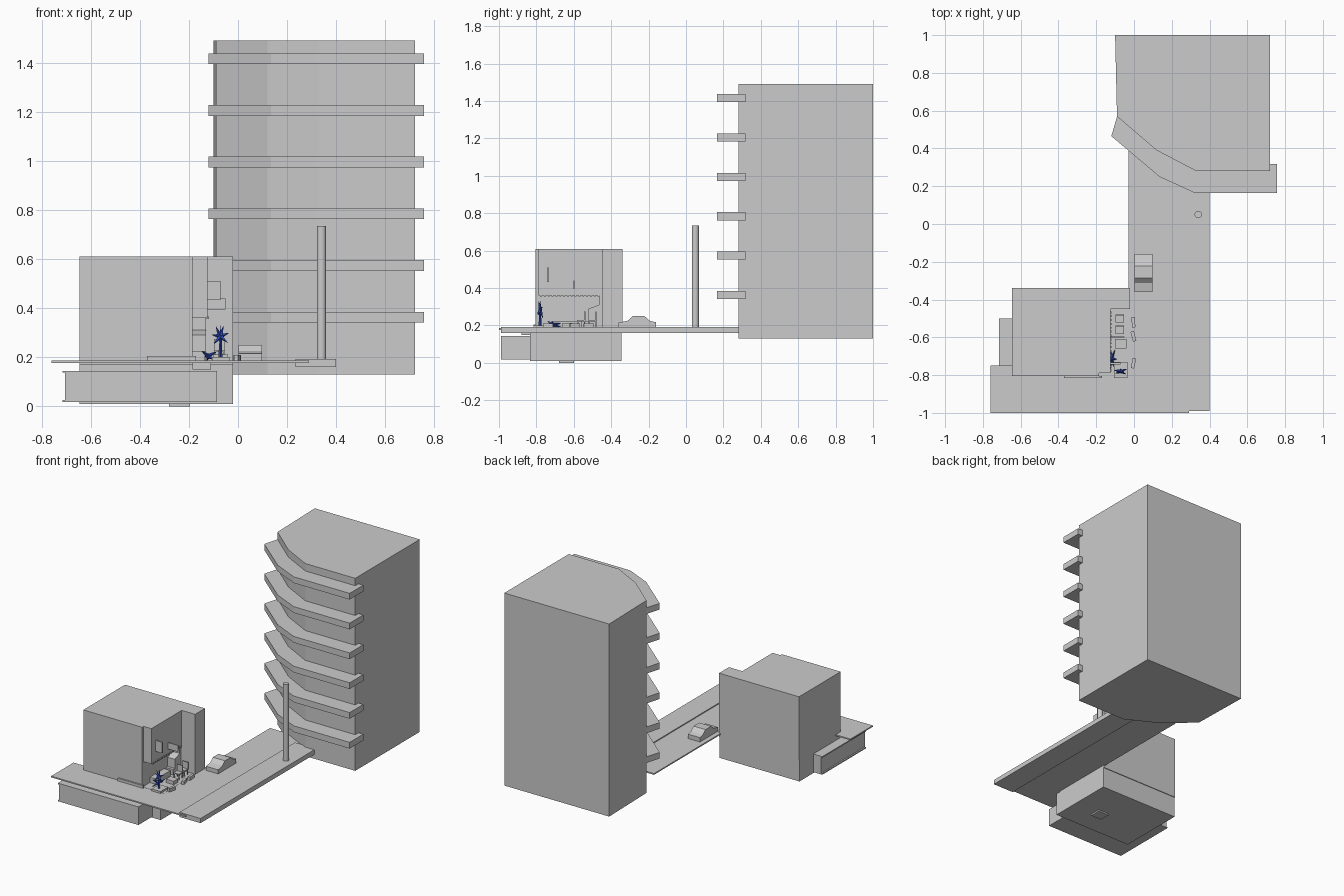
import bpy, math
from mathutils import Vector


def prism(name, pts, a, b, axis='Z'):
    """Extrude a 2D outline from a to b. axis Z: points are (x, y); axis X: points are (y, z)."""
    put = (lambda p, h: (p[0], p[1], h)) if axis == 'Z' else (lambda p, h: (h, p[0], p[1]))
    n = len(pts)
    verts = [put(p, a) for p in pts] + [put(p, b) for p in pts]
    faces = [tuple(reversed(range(n))), tuple(range(n, 2 * n))]
    faces += [(i, (i + 1) % n, n + (i + 1) % n, n + i) for i in range(n)]
    mesh = bpy.data.meshes.new(name)
    mesh.from_pydata(verts, [], faces)
    mesh.update()
    obj = bpy.data.objects.new(name, mesh)
    bpy.context.collection.objects.link(obj)
    return obj


def box(name, x0, x1, y0, y1, z0, z1):
    return prism(name, [(x0, y0), (x1, y0), (x1, y1), (x0, y1)], z0, z1)


def spike(name, start, end, radius, mat):
    """Four-sided leaf blade tapering to a point."""
    s, e = Vector(start), Vector(end)
    bpy.ops.mesh.primitive_cone_add(vertices=4, radius1=radius, radius2=0.001,
                                    depth=(e - s).length, location=(s + e) / 2)
    obj = bpy.context.object
    obj.rotation_euler = (e - s).to_track_quat('Z', 'Y').to_euler()
    obj.name = name
    obj.data.materials.append(mat)


# Tower with six wrap-around balconies
prism("tower", [(-0.09, 0.57), (0.12, 0.39), (0.33, 0.28), (0.72, 0.28),
                (0.72, 1.0), (-0.10, 1.0)], 0.13, 1.49)
balcony = [(-0.12, 0.465), (0.135, 0.25), (0.32, 0.165), (0.757, 0.165),
           (0.757, 0.317), (0.70, 0.317), (0.34, 0.30), (0.13, 0.41), (-0.088, 0.575)]
for i in range(6):
    z = 0.341 + 0.2105 * i
    prism("balcony", balcony, z, z + 0.044)

# Street, pavement and lamp post
prism("street", [(-0.76, -1), (0.29, -1), (0.29, 0.4), (-0.03, 0.4),
                 (-0.03, -0.75), (-0.76, -0.75)], 0.177, 0.186)
box("pavement", 0.235, 0.40, -0.99, 0.30, 0.16, 0.193)
bpy.ops.mesh.primitive_cylinder_add(vertices=24, radius=0.019, depth=0.55, location=(0.34, 0.05, 0.46))
bpy.context.object.name = "lamp_post"
bpy.ops.object.shade_smooth_by_angle()

# Corner building: base, recessed ground floor, overhanging upper floor
box("building_base", -0.645, -0.02, -0.835, -0.345, 0.01, 0.172)
box("recess_floor", -0.2, -0.02, -0.80, -0.345, 0.17, 0.187)
prism("ground_floor", [(-0.645, -0.805), (-0.185, -0.805), (-0.185, -0.45),
                       (-0.02, -0.45), (-0.02, -0.34), (-0.645, -0.34)], 0.16, 0.365)
prism("upper_floor", [(-0.645, -0.805), (-0.185, -0.805), (-0.185, -0.788), (-0.125, -0.788),
                      (-0.125, -0.45), (-0.02, -0.45), (-0.02, -0.34), (-0.645, -0.34)], 0.36, 0.61)
box("front_rail", -0.37, -0.17, -0.815, -0.805, 0.186, 0.205)

# Basement room in front, with edge lips
box("basement", -0.705, -0.085, -0.99, -0.50, 0.017, 0.145)
for z in (0.017, 0.137):
    box("basement_lip", -0.715, -0.70, -0.99, -0.50, z, z + 0.008)
box("basement_hatch", -0.28, -0.195, -0.68, -0.60, 0, 0.012)
box("basement_step", -0.185, -0.11, -0.88, -0.83, 0.15, 0.178)

# Hanging signs on the facade
box("large_sign", -0.127, -0.072, -0.744, -0.734, 0.433, 0.51)
box("small_sign", -0.127, -0.05, -0.601, -0.595, 0.395, 0.44)

# Ribbed shutter
for i in range(16):
    y = -0.78 + 0.0205 * i
    box("shutter_rib", -0.128, -0.118, y, y + 0.01, 0.355, 0.365)

# Shop stair block and counter
prism("shop_stair", [(-0.54, 0.187), (-0.45, 0.187), (-0.45, 0.36), (-0.465, 0.36),
                     (-0.465, 0.31), (-0.52, 0.29), (-0.52, 0.225), (-0.54, 0.225)],
      -0.185, -0.13, 'X')
box("shop_counter", -0.185, -0.135, -0.72, -0.56, 0.187, 0.225)


# Chairs and benches outside the shop
def chair(x, y):
    box("chair_seat", x - 0.022, x + 0.022, y - 0.022, y + 0.022, 0.222, 0.229)
    box("chair_back", x - 0.022, x + 0.022, y + 0.015, y + 0.022, 0.229, 0.275)
    for sx in (-1, 1):
        for sy in (-1, 1):
            cx, cy = x + sx * 0.018, y + sy * 0.018
            box("chair_leg", cx - 0.003, cx + 0.003, cy - 0.003, cy + 0.003, 0.187, 0.222)


for y in (-0.50, -0.56):
    chair(-0.075, y)
box("bench", -0.10, -0.04, -0.66, -0.61, 0.187, 0.212)
box("planter", -0.105, -0.035, -0.815, -0.73, 0.184, 0.20)
for y, lean in ((-0.52, 0.05), (-0.595, 0.25), (-0.737, -0.2)):
    b = box("kerb_block", -0.009, 0.009, -0.027, 0.027, 0.186, 0.21)
    b.location = (-0.003, y, 0)
    b.rotation_euler.z = lean

# Blue plants: one tall, one spreading
blue = bpy.data.materials.new("plant_blue")
blue.diffuse_color = (0.03, 0.08, 0.55, 1)
spike("tall_plant_stem", (-0.072, -0.78, 0.19), (-0.07, -0.78, 0.33), 0.009, blue)
for i in range(7):
    a = math.tau * i / 7 + 0.3
    spike("tall_plant_leaf", (-0.072, -0.78, 0.285),
          (-0.072 + 0.035 * math.cos(a), -0.78 + 0.015 * math.sin(3 * a), 0.285 + 0.045 * math.sin(a)),
          0.01, blue)
for i in range(7):
    a = math.tau * i / 7
    spike("low_plant_leaf", (-0.12, -0.715, 0.205),
          (-0.12 + 0.03 * math.cos(a), -0.715 + 0.06 * math.sin(a), 0.205 + 0.02 * math.sin(2 * a + 1)),
          0.01, blue)

# Parked car
prism("car_body", [(-0.36, 0.186), (-0.16, 0.186), (-0.16, 0.217), (-0.192, 0.224), (-0.222, 0.25),
                   (-0.285, 0.25), (-0.312, 0.225), (-0.36, 0.215)], 0.003, 0.097, 'X')
